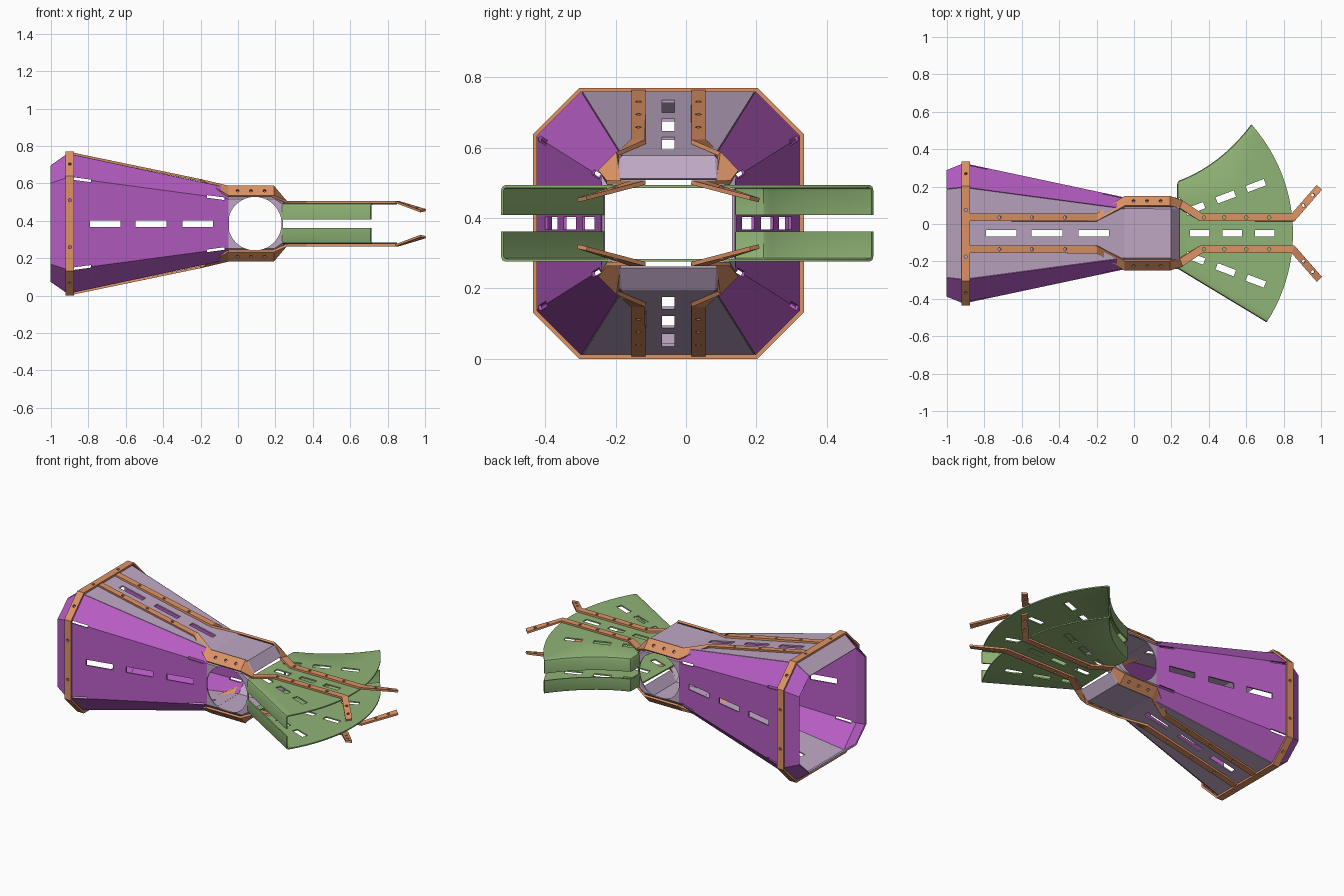
import bpy, bmesh, math
from mathutils import Vector, Matrix

if "Cube" in bpy.data.objects:
    bpy.data.objects.remove(bpy.data.objects["Cube"])

CENTRE = Vector((0, -0.05, 0.385))   # axis of the tunnel; all parts are built around it


def material(name, rgb):
    m = bpy.data.materials.new(name)
    m.diffuse_color = (*rgb, 1)
    m.use_nodes = True
    m.node_tree.nodes["Principled BSDF"].inputs["Base Color"].default_value = m.diffuse_color
    return m


PURPLE = material("purple", (0.47, 0.11, 0.55))
MAUVE = material("mauve", (0.52, 0.39, 0.55))
ORANGE = material("orange", (0.72, 0.29, 0.13))
GREEN = material("green", (0.28, 0.46, 0.18))


def add_object(name, bm, mat=None):
    bmesh.ops.recalc_face_normals(bm, faces=bm.faces[:])
    me = bpy.data.meshes.new(name)
    bm.to_mesh(me)
    bm.free()
    ob = bpy.data.objects.new(name, me)
    ob.location = CENTRE
    bpy.context.collection.objects.link(ob)
    if mat:
        me.materials.append(mat)
    return ob


def sheet(name, bm, mat, thick, cutter=None, fold=0):
    """Folded sheet: optional rounded folds, thickness, then holes."""
    ob = add_object(name, bm, mat)
    if fold:
        b = ob.modifiers.new("fold", 'BEVEL')
        b.width, b.segments, b.limit_method = fold, 2, 'ANGLE'
        b.angle_limit = math.radians(50)
    s = ob.modifiers.new("thick", 'SOLIDIFY')
    s.thickness, s.offset, s.use_even_offset = thick, 0, True
    helper = None
    if cutter:
        helper = add_object("cutter", cutter)
        helper.hide_render = True
        c = ob.modifiers.new("holes", 'BOOLEAN')
        c.operation, c.solver, c.object = 'DIFFERENCE', 'EXACT', helper
    bpy.context.view_layer.update()
    dg = bpy.context.evaluated_depsgraph_get()
    me = bpy.data.meshes.new_from_object(ob.evaluated_get(dg))
    ob.modifiers.clear()
    ob.data = me
    if helper:
        bpy.data.objects.remove(helper)
    return ob


def box(bm, loc, size, rot=Matrix.Identity(4)):
    bmesh.ops.create_cube(bm, size=1, matrix=Matrix.Translation(loc) @ rot @ Matrix.Diagonal((*size, 1)))


def hole(bm, loc, axis, r=0.009, depth=0.04, seg=10):
    rot = Vector((0, 0, 1)).rotation_difference(Vector(axis)).to_matrix().to_4x4()
    bmesh.ops.create_cone(bm, cap_ends=True, segments=seg, radius1=r, radius2=r,
                          depth=depth, matrix=Matrix.Translation(loc) @ rot)


def grid(rows):
    """Quads between successive rows of points."""
    bm = bmesh.new()
    vs = [[bm.verts.new(p) for p in row] for row in rows]
    for a, b in zip(vs, vs[1:]):
        for i in range(len(a) - 1):
            bm.faces.new((a[i], a[i + 1], b[i + 1], b[i]))
    return bm


def octagon(x, hy, hz, fy, fz):
    return [Vector((x, y, z)) for y, z in ((fy, hz), (hy, fz), (hy, -fz), (fy, -hz),
                                           (-fy, -hz), (-hy, -fz), (-hy, fz), (-fy, hz))]


# funnel panels: folded purple sides, mauve top and bottom, mouth lip turned inward
sections = [octagon(-1, .335, .308, .235, .215), octagon(-.91, .371, .371, .245, .245),
            octagon(-.05, .188, .188, .13, .13)]
SLOTS = (-0.71, -0.465, -0.215)
for name, idx, mat in (("funnel_side_back", (0, 1, 2, 3), PURPLE), ("funnel_bottom", (3, 4), MAUVE),
                       ("funnel_side_front", (4, 5, 6, 7), PURPLE), ("funnel_top", (7, 0), MAUVE)):
    cut = bmesh.new()
    for x in SLOTS:
        if mat is PURPLE:
            box(cut, (x, 0, 0), (.165, 1, .036))
        else:
            box(cut, (x, 0, 0), (.165, .036, 1))
    if mat is PURPLE:                       # relief slots along the folds
        for i in idx[1:3]:
            a, b = sections[1][i], sections[2][i]
            rot = Vector((1, 0, 0)).rotation_difference(b - a).to_matrix().to_4x4()
            for t in (0.09, 0.92):
                box(cut, a.lerp(b, t), (.1, .03, .014), rot)
    sheet(name, grid([[s[i] for i in idx] for s in sections]), mat, .008, cut)

# neck: octagonal tube with a big round hole through both sides
neck = [octagon(-.05, .188, .188, .13, .13), octagon(.195, .188, .188, .13, .13),
        octagon(.24, .185, .125, .135, .1)]
cut = bmesh.new()
hole(cut, (.09, 0, 0), (0, 1, 0), .143, 1, 48)
bm = grid([s + s[:1] for s in neck])
bmesh.ops.remove_doubles(bm, verts=bm.verts[:], dist=1e-5)
sheet("neck", bm, MAUVE, .008, cut)

# octagonal band round the mouth, with bolt holes
a, b = octagon(-.922, .379, .379, .251, .251), octagon(-.876, .379, .379, .251, .251)
bm = grid([a + a[:1], b + b[:1]])
bmesh.ops.remove_doubles(bm, verts=bm.verts[:], dist=1e-5)
cut = bmesh.new()
for i in range(8):
    p, q = a[i], a[(i + 1) % 8]
    n = (q - p).cross(Vector((1, 0, 0)))
    for t in ((.25, .75) if (q - p).length > .3 else (.5,)):
        c = p.lerp(q, t)
        hole(cut, (-.899, c.y, c.z), n, .009, .03)
sheet("mouth_band", bm, ORANGE, .012, cut)

# long straps: x, y, z of the centre line, then half-width vector
STRAP = [((-.88, .085, .373), (0, .02, 0)), ((-.2, .085, .232), (0, .02, 0)),
         ((-.05, .17, .172), (0, .026, -.026)), ((.19, .17, .172), (0, .026, -.026)),
         ((.25, .155, .116), (.008, .02, 0)), ((.36, .085, .116), (.006, .02, 0)),
         ((.85, .085, .116), (-.008, .02, 0)), ((.99, .245, .069), (-.014, .013, -.003))]
STRAP_HOLES = {0: (.235, .49, .75), 2: (.2, .5, .8), 5: (.03, .25, .49, .74), 6: (.4, .75)}
for sz, level in ((1, "top"), (-1, "bottom")):
    for sy, side in ((1, "back"), (-1, "front")):
        flip = Vector((1, sy, sz))
        pts = [(Vector(p) * flip, Vector(w) * flip) for p, w in STRAP]
        cut = bmesh.new()
        for i, ts in STRAP_HOLES.items():
            (p, w), (q, _) = pts[i], pts[i + 1]
            for t in ts:
                hole(cut, p.lerp(q, t), (q - p).cross(w))
        sheet(f"strap_{level}_{side}", grid([[p - w, p + w] for p, w in pts]), ORANGE, .012, cut)

# fan trays: sector plates with flanges folded along both side edges
ARC = (-.024, .874)


def fan_tray(name, sz):
    curve = []
    for k in range(11):                     # curved back edge
        t = k / 10
        curve.append(((1 - t) ** 2 * .235 + 2 * t * (1 - t) * .465 + t * t * .63,
                      (1 - t) ** 2 * .275 + 2 * t * (1 - t) * .36 + t * t * .58))
    a0, a1 = math.atan2(.58, .654), math.atan2(-.472, .735)
    arc = [(ARC[0] + ARC[1] * math.cos(a0 + (a1 - a0) * k / 28),
            ARC[1] * math.sin(a0 + (a1 - a0) * k / 28)) for k in range(1, 29)]
    back = [(.235, .19)] + curve
    outline = back + arc + [(.235, -.185)]
    bm = bmesh.new()
    vs = [bm.verts.new((x, y, .105 * sz)) for x, y in outline]
    bm.faces.new(vs)
    for run in (vs[:len(back)], vs[-2:]):
        low = [bm.verts.new((v.co.x, v.co.y, .023 * sz)) for v in run]
        for i in range(len(run) - 1):
            bm.faces.new((run[i], run[i + 1], low[i + 1], low[i]))
    cut = bmesh.new()
    for ang in (-20.7, 0, 20.7):            # radial slots
        rot = Matrix.Rotation(math.radians(ang), 4, 'Z')
        for r in (.375, .55, .722):
            box(cut, Vector((ARC[0], 0, .105 * sz)) + rot @ Vector((r, 0, 0)), (.104, .036, .06), rot)
    ob = sheet(name, bm, GREEN, .008, cut, fold=.012)
    bpy.context.view_layer.objects.active = ob
    ob.select_set(True)
    bpy.ops.object.shade_smooth_by_angle(angle=math.radians(25))
    ob.select_set(False)


fan_tray("fan_tray_top", 1)
fan_tray("fan_tray_bottom", -1)
